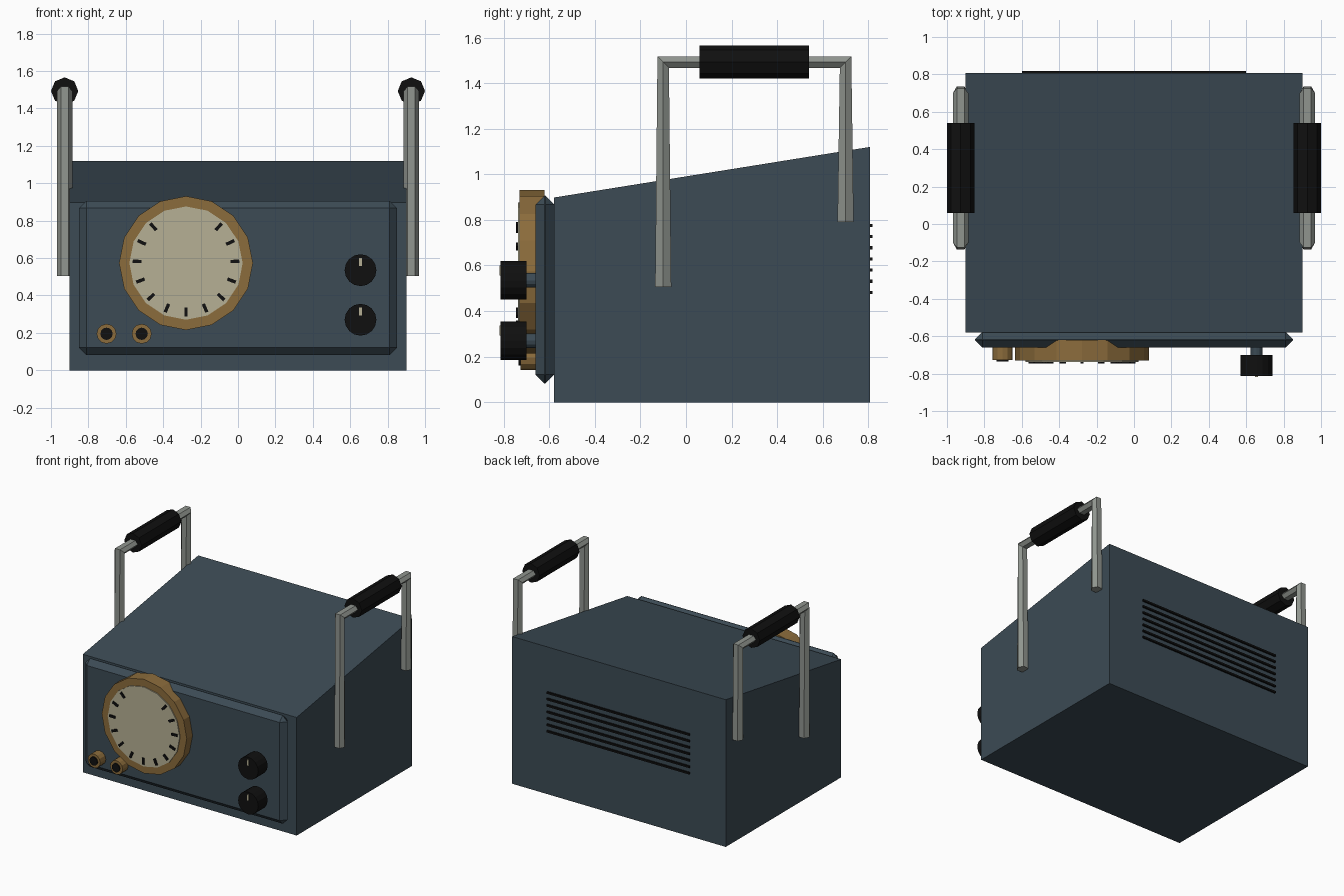
import bpy, bmesh, math
from mathutils import Matrix, Vector

if "Cube" in bpy.data.objects:
    bpy.data.objects.remove(bpy.data.objects["Cube"])


def material(name, rgb):
    m = bpy.data.materials.new(name)
    m.diffuse_color = (*rgb, 1)
    m.use_nodes = True
    m.node_tree.nodes["Principled BSDF"].inputs["Base Color"].default_value = m.diffuse_color
    return m


BLUE = material("slate_blue", (0.045, 0.070, 0.090))
BRASS = material("aged_brass", (0.26, 0.15, 0.045))
CREAM = material("cream", (0.47, 0.435, 0.297))
STEEL = material("dull_steel", (0.28, 0.30, 0.275))
BLACK = material("black", (0.005, 0.005, 0.005))


def finish(name, bm, mat):
    bmesh.ops.recalc_face_normals(bm, faces=bm.faces)
    me = bpy.data.meshes.new(name)
    bm.to_mesh(me)
    bm.free()
    me.materials.append(mat)
    ob = bpy.data.objects.new(name, me)
    bpy.context.collection.objects.link(ob)
    return ob


def box(name, lo, hi, mat, turn=Matrix()):
    """Box between two corners; turn is applied afterwards."""
    lo, hi = Vector(lo), Vector(hi)
    bm = bmesh.new()
    bmesh.ops.create_cube(bm, size=1)
    bmesh.ops.transform(bm, verts=bm.verts, matrix=turn @ Matrix.Translation(
        (lo + hi) / 2) @ Matrix.Diagonal((*(hi - lo), 1)))
    return finish(name, bm, mat)


def rod(name, x, z, y0, y1, r, sides, mat):
    """Cylinder lying along y."""
    bm = bmesh.new()
    bmesh.ops.create_cone(bm, cap_ends=True, segments=sides, radius1=r, radius2=r,
                          depth=y1 - y0)
    bmesh.ops.transform(bm, verts=bm.verts, matrix=Matrix.Translation(
        (x, (y0 + y1) / 2, z)) @ Matrix.Rotation(math.pi / 2, 4, 'X'))
    return finish(name, bm, mat)


def handle(name, x, path, r, sides=6):
    """Hexagonal tube through (y, z) points."""
    bm = bmesh.new()
    pts = [Vector((x, y, z)) for y, z in path]
    rings = []
    for i, p in enumerate(pts):
        t = Vector((0, 0, 0))
        if i:
            t += (p - pts[i - 1]).normalized()
        if i < len(pts) - 1:
            t += (pts[i + 1] - p).normalized()
        side = Vector((1, 0, 0))
        n = t.normalized().cross(side)
        rings.append([bm.verts.new(p + r * (side * math.cos(a) + n * math.sin(a)))
                      for a in (2 * math.pi * k / sides for k in range(sides))])
    for a, b in zip(rings, rings[1:]):
        for k in range(sides):
            j = (k + 1) % sides
            bm.faces.new((a[k], a[j], b[j], b[k]))
    bm.faces.new(rings[0])
    bm.faces.new(rings[-1])
    return finish(name, bm, STEEL)


# Wedge-shaped cabinet
bm = bmesh.new()
profile = [(-0.58, 0), (0.807, 0), (0.807, 1.12), (-0.58, 0.898)]
face = bm.faces.new([bm.verts.new((-0.9, y, z)) for y, z in profile])
new = bmesh.ops.extrude_face_region(bm, geom=[face])["geom"]
bmesh.ops.translate(bm, vec=(1.8, 0, 0),
                    verts=[v for v in new if isinstance(v, bmesh.types.BMVert)])
finish("cabinet", bm, BLUE)

# Chamfered front panel
panel = box("front_panel", (-0.85, -0.66, 0.082), (0.85, -0.578, 0.906), BLUE)
bev = panel.modifiers.new("chamfer", 'BEVEL')
bev.width, bev.segments = 0.039, 1

# Dial: brass bezel, cream face and thirteen ticks with a gap at the top
DX, DZ = -0.278, 0.573
rod("dial_bezel", DX, DZ, -0.73, -0.62, 0.358, 16, BRASS)
rod("dial_face", DX, DZ, -0.737, -0.729, 0.303, 16, CREAM)
for i in range(13):
    turn = Matrix.Translation((DX, 0, DZ)) @ Matrix.Rotation(
        math.radians((i - 6) * 23), 4, 'Y')
    box("dial_tick", (-0.009, -0.745, -0.285), (0.009, -0.736, -0.237), BLACK, turn)

# Knobs with shafts and pointers
for z in (0.27, 0.535):
    rod("knob_shaft", 0.655, z, -0.71, -0.65, 0.032, 12, BLUE)
    rod("knob", 0.655, z, -0.813, -0.70, 0.085, 16, BLACK)
    box("knob_pointer", (0.648, -0.819, z + 0.022), (0.662, -0.811, z + 0.066), CREAM)

# Sockets
for x in (-0.703, -0.515):
    rod("socket_ring", x, 0.195, -0.727, -0.65, 0.053, 12, BRASS)
    rod("socket_hole", x, 0.195, -0.735, -0.726, 0.033, 12, BLACK)

# Carrying handles and grips
for s in (-1, 1):
    handle("handle", s * 0.927,
           [(-0.10, 0.505), (-0.10, 1.492), (0.70, 1.492), (0.70, 0.79)], 0.041)
    rod("handle_grip", s * 0.927, 1.493, 0.06, 0.54, 0.073, 8, BLACK)

# Vent slots on the back
for i in range(7):
    z = 0.482 + i * 0.049
    box("vent_slot", (-0.6, 0.806, z - 0.007), (0.6, 0.819, z + 0.007), BLACK)
